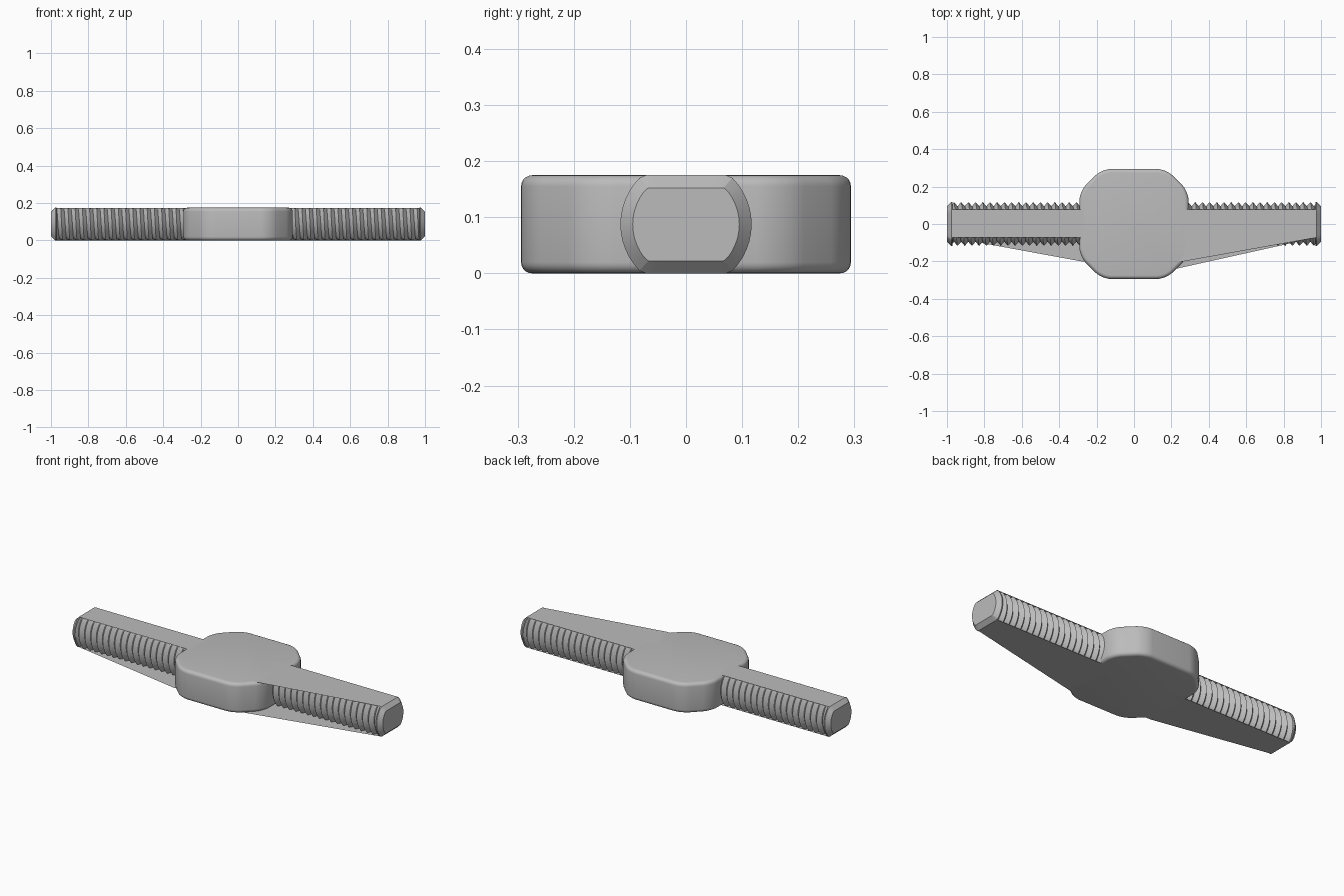
import bpy, bmesh, math

cube = bpy.data.objects.get("Cube")
if cube:
    bpy.data.objects.remove(cube, do_unlink=True)

HALF = 0.0875          # half the height between the flats
PITCH = 0.0385
MAJOR, MINOR = 0.117, 0.095
TIP = 0.977            # where the end chamfer begins
SEGS = 48

steel = bpy.data.materials.new("grey steel")
steel.use_nodes = True
GREY = (0.5, 0.5, 0.5, 1)
steel.diffuse_color = GREY
steel.node_tree.nodes["Principled BSDF"].inputs["Base Color"].default_value = GREY


def make_object(name, bm, smooth=None):
    mesh = bpy.data.meshes.new(name)
    bm.to_mesh(mesh)
    bm.free()
    mesh.materials.append(steel)
    obj = bpy.data.objects.new(name, mesh)
    bpy.context.collection.objects.link(obj)
    if smooth:
        bpy.ops.object.select_all(action='DESELECT')
        obj.select_set(True)
        bpy.context.view_layer.objects.active = obj
        bpy.ops.object.shade_smooth_by_angle(angle=math.radians(smooth))
    return obj


def flat_sided(x, radius, angle, half, side):
    """Point on a round bar whose top and bottom are cut flat."""
    z = max(-half, min(half, radius * math.sin(angle)))
    return side * x, side * radius * math.cos(angle), HALF + z


def thread(name, side):
    """Helical ridge and valley rows wound around a flat-sided bar."""
    bm = bmesh.new()
    first, last = int(0.22 / PITCH) * 2, int(TIP / PITCH) * 2 + 2
    rows = []
    for i in range(first, last + 1):
        row = []
        for j in range(SEGS + 1):
            x = min(TIP, (i / 2 + j / SEGS) * PITCH)
            radius = MAJOR if i % 2 else MINOR
            row.append(bm.verts.new(flat_sided(x, radius, math.tau * j / SEGS, HALF - 0.001, side)))
        rows.append(row)
    for a, b in zip(rows, rows[1:]):
        for j in range(SEGS):
            bm.faces.new((a[j], a[j + 1], b[j + 1], b[j]))
    bmesh.ops.remove_doubles(bm, verts=bm.verts, dist=0.00001)
    bmesh.ops.recalc_face_normals(bm, faces=bm.faces)
    make_object(name, bm, 30)


def tip(name, side):
    """Chamfered end of a bar."""
    bm = bmesh.new()
    rings = []
    for x, radius, half in ((TIP - 0.006, MAJOR, HALF), (TIP, MAJOR, HALF), (1, MINOR, 0.065)):
        rings.append([bm.verts.new(flat_sided(x, radius, math.tau * j / SEGS, half, side))
                      for j in range(SEGS)])
    for a, b in zip(rings, rings[1:]):
        for j in range(SEGS):
            k = (j + 1) % SEGS
            bm.faces.new((a[j], a[k], b[k], b[j]))
    bm.faces.new(rings[0])
    bm.faces.new(rings[-1])
    bmesh.ops.recalc_face_normals(bm, faces=bm.faces)
    make_object(name, bm, 20)


def sheet(name, side, z, root):
    """Flat land along a bar; the front edge slopes out to the root point."""
    bm = bmesh.new()
    outline = [(0.2, 0.077), (TIP, 0.077), (TIP, -0.072), root, (0.15, -0.2)]
    face = bm.faces.new([bm.verts.new((side * x, y, z)) for x, y in outline])
    face.normal_update()
    if (face.normal.z > 0) != (z > HALF):
        face.normal_flip()
    make_object(name, bm)


def block():
    """Rounded octagonal middle block with softened rims."""
    bm = bmesh.new()
    wx, wy, cut = 0.292, 0.294, 0.12
    outline = []
    for sx, sy in ((1, 1), (-1, 1), (-1, -1), (1, -1)):
        pair = [(sx * wx, sy * (wy - cut)), (sx * (wx - cut), sy * wy)]
        outline += pair if sx * sy > 0 else pair[::-1]
    face = bm.faces.new([bm.verts.new((x, y, 0)) for x, y in outline])
    up = bmesh.ops.extrude_face_region(bm, geom=[face])
    bmesh.ops.translate(bm, vec=(0, 0, 2 * HALF),
                        verts=[v for v in up["geom"] if isinstance(v, bmesh.types.BMVert)])
    bmesh.ops.recalc_face_normals(bm, faces=bm.faces)
    upright = [e for e in bm.edges if abs(e.verts[0].co.z - e.verts[1].co.z) > HALF]
    bmesh.ops.bevel(bm, geom=upright, offset=0.05, segments=6, profile=0.5, affect='EDGES')
    rim = [e for e in bm.edges if abs(e.verts[0].co.z - e.verts[1].co.z) < 0.001]
    bmesh.ops.bevel(bm, geom=rim, offset=0.02, segments=5, profile=0.5, affect='EDGES')
    make_object("middle_block", bm, 35)


block()
for label, side in (("left", 1), ("right", -1)):
    thread(label + "_thread", side)
    tip(label + "_tip", side)

# Flat lands on the bars; three of the four widen toward the block
sheet("left_top_land", 1, 2 * HALF, (0.265, -0.2))
sheet("left_bottom_land", 1, 0, (0.2, -0.245))
sheet("right_bottom_land", -1, 0, (0.28, -0.2))
sheet("right_top_land", -1, 2 * HALF, (0.2, -0.072))
